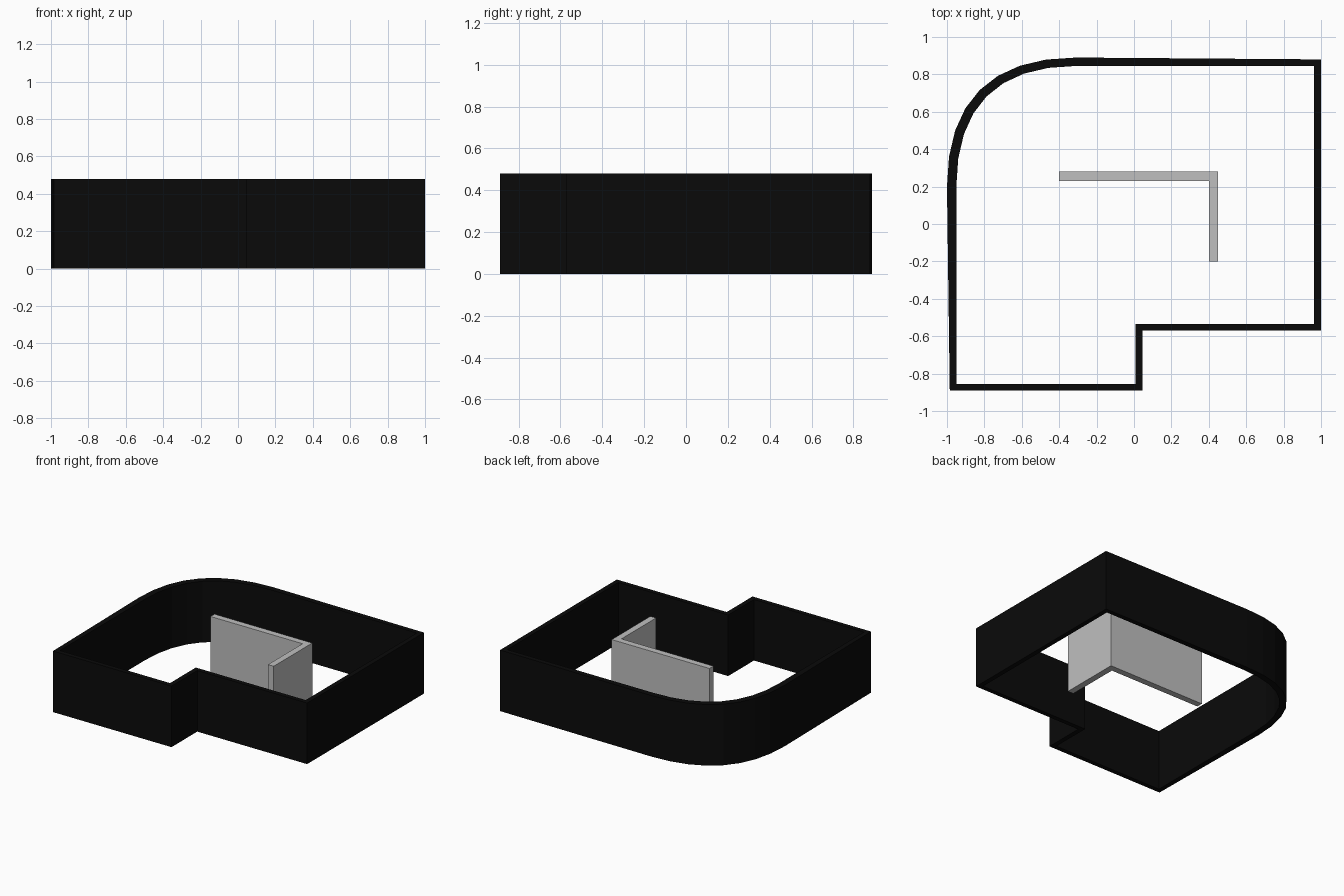
import bpy
import bmesh
from mathutils import Vector
from mathutils.geometry import interpolate_bezier

HEIGHT = 0.48

if "Cube" in bpy.data.objects:
    bpy.data.objects.remove(bpy.data.objects["Cube"], do_unlink=True)


def make_material(name, value):
    mat = bpy.data.materials.new(name)
    mat.use_nodes = True
    colour = (value, value, value, 1)
    mat.diffuse_color = colour
    mat.node_tree.nodes["Principled BSDF"].inputs["Base Color"].default_value = colour
    return mat


def finish(bm, name, mat):
    bmesh.ops.recalc_face_normals(bm, faces=bm.faces[:])
    mesh = bpy.data.meshes.new(name)
    bm.to_mesh(mesh)
    bm.free()
    mesh.materials.append(mat)
    obj = bpy.data.objects.new(name, mesh)
    bpy.context.collection.objects.link(obj)
    return obj


def outline(left, back, right, back_right, notch_x, notch_y, front, front_left):
    """Plan of the enclosure: rounded back corner, then the straight corners."""
    start, end = Vector((left, 0.2, 0)), Vector((-0.31, back, 0))
    pull = 0.66
    h1 = start + Vector((0, (end.y - start.y) * pull, 0))
    h2 = end - Vector(((end.x - start.x) * pull, 0, 0))
    curve = [(p.x, p.y) for p in interpolate_bezier(start, h1, h2, end, 9)]
    return curve + [(right, back_right), (right, notch_y), (notch_x, notch_y),
                    (notch_x, front), (front_left, front)]


def ring_wall(name, outer, inner, mat):
    bm = bmesh.new()
    loops = [[bm.verts.new((x, y, z)) for x, y in pts]
             for pts, z in ((outer, 0), (outer, HEIGHT), (inner, HEIGHT), (inner, 0))]
    n = len(outer)
    for k in range(4):
        a, b = loops[k], loops[(k + 1) % 4]
        for i in range(n):
            j = (i + 1) % n
            bm.faces.new((a[i], a[j], b[j], b[i]))
    return finish(bm, name, mat)


def prism(name, points, mat):
    bm = bmesh.new()
    base = bm.faces.new([bm.verts.new((x, y, 0)) for x, y in points])
    result = bmesh.ops.extrude_face_region(bm, geom=[base], use_keep_orig=True)
    top = [v for v in result["geom"] if isinstance(v, bmesh.types.BMVert)]
    bmesh.ops.translate(bm, verts=top, vec=(0, 0, HEIGHT))
    return finish(bm, name, mat)


black = make_material("black", 0.003)
grey = make_material("light grey", 0.52)

# Outer enclosure wall, slightly thicker around the rounded corner
ring_wall("outer_wall",
          outline(-1, 0.89, 1, 0.88, 0.045, -0.57, -0.89, -0.985),
          outline(-0.95, 0.845, 0.963, 0.845, 0.008, -0.535, -0.855, -0.95),
          black)

# L-shaped partition in the middle
prism("inner_partition",
      [(-0.4, 0.23), (0.4, 0.23), (0.4, -0.2), (0.45, -0.2), (0.45, 0.28), (-0.4, 0.28)],
      grey)
